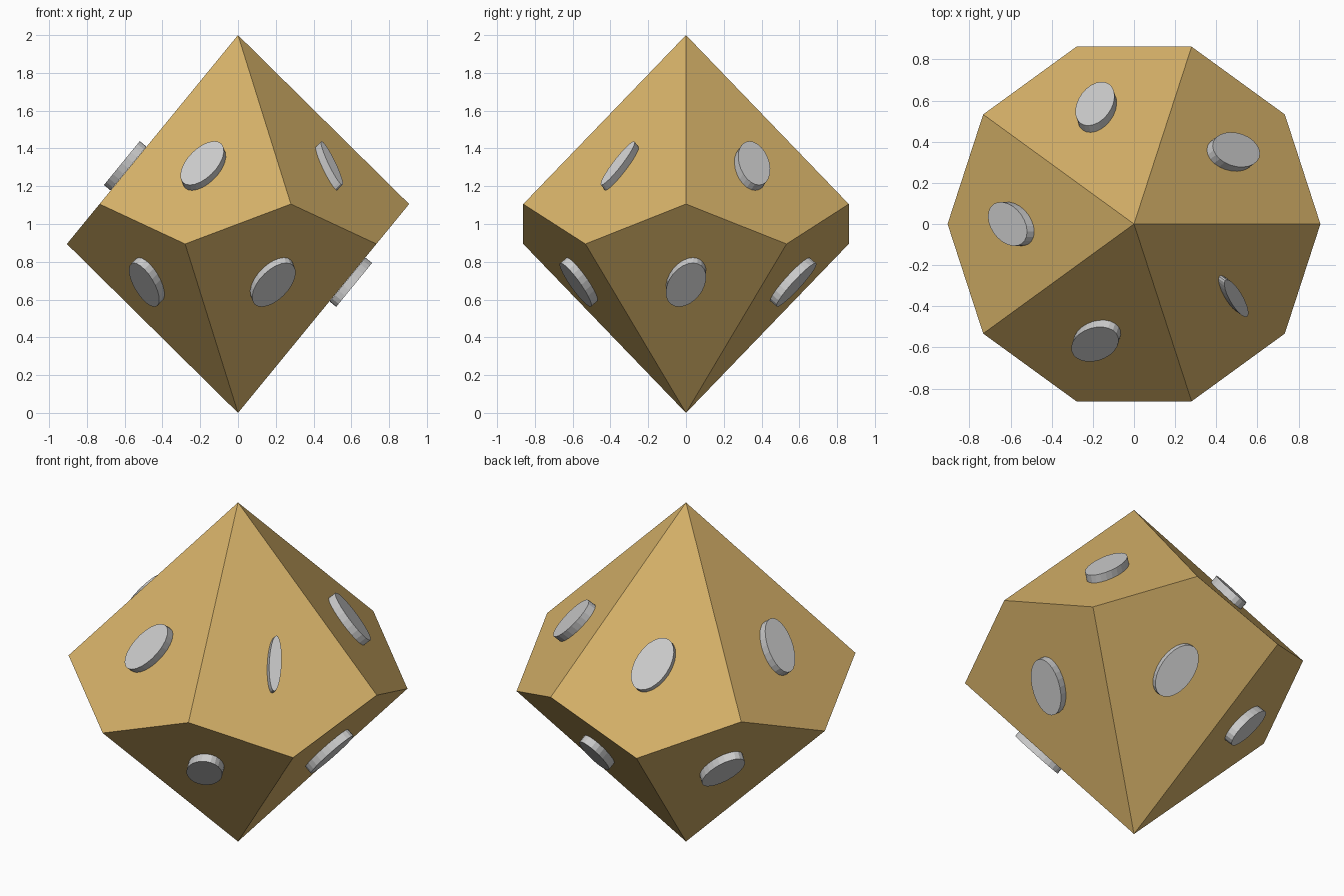
import bpy, bmesh
from math import cos, sin, pi, radians
from mathutils import Vector

if "Cube" in bpy.data.objects:
    bpy.data.objects.remove(bpy.data.objects["Cube"])

RADIUS, RISE = 0.906, 0.1056      # girdle radius and zigzag height
PAD_HEIGHT, PAD_DEPTH = 0.30, 0.045


def make_object(name, bm, material=None):
    bmesh.ops.recalc_face_normals(bm, faces=bm.faces[:])
    mesh = bpy.data.meshes.new(name)
    bm.to_mesh(mesh)
    bm.free()
    obj = bpy.data.objects.new(name, mesh)
    bpy.context.collection.objects.link(obj)
    if material:
        mesh.materials.append(material)
    return obj


# ten-sided body: two apexes joined by a zigzag girdle
tan = bpy.data.materials.new("tan")
tan.diffuse_color = (0.67, 0.44, 0.14, 1)
tan.use_nodes = True
tan.node_tree.nodes["Principled BSDF"].inputs["Base Color"].default_value = tan.diffuse_color
bm = bmesh.new()
top, bottom = bm.verts.new((0, 0, 2)), bm.verts.new((0, 0, 0))
ring = [bm.verts.new((RADIUS * cos(i * pi / 5), RADIUS * sin(i * pi / 5),
                      1 + RISE * (-1) ** i)) for i in range(10)]
for i in range(10):
    a, b, c = ring[i - 1], ring[i], ring[(i + 1) % 10]
    bm.faces.new((top, a, b, c) if i % 2 else (bottom, c, b, a))
make_object("die_body", bm, tan)


# plain slanted raised marker lying on one kite face
def face_marker(index, width):
    angle = radians(36 * index)
    side = 1 if index % 2 else -1
    out = Vector((cos(angle), sin(angle), 0))
    across = Vector((-sin(angle), cos(angle), 0))
    up = Vector((0, 0, 0.774)) - out * 0.634 * side
    normal = out * 0.774 + Vector((0, 0, 0.634 * side))
    centre = out * 0.58 + Vector((0, 0, 1 + 0.294 * side))
    bm = bmesh.new()
    outline = []
    for k in range(24):
        t = 2 * pi * k / 24
        y = PAD_HEIGHT / 2 * sin(t)
        x = width / 2 * cos(t) + 0.25 * y
        outline.append(bm.verts.new(centre + across * x + up * y))
    face = bm.faces.new(outline)
    raised = bmesh.ops.extrude_face_region(bm, geom=[face], use_keep_orig=True)
    moved = [v for v in raised["geom"] if isinstance(v, bmesh.types.BMVert)]
    bmesh.ops.translate(bm, verts=moved, vec=normal * PAD_DEPTH)
    make_object(f"face_marker_{index}", bm)


for i in range(10):
    face_marker(i, 0.07 if i == 9 else 0.20)
